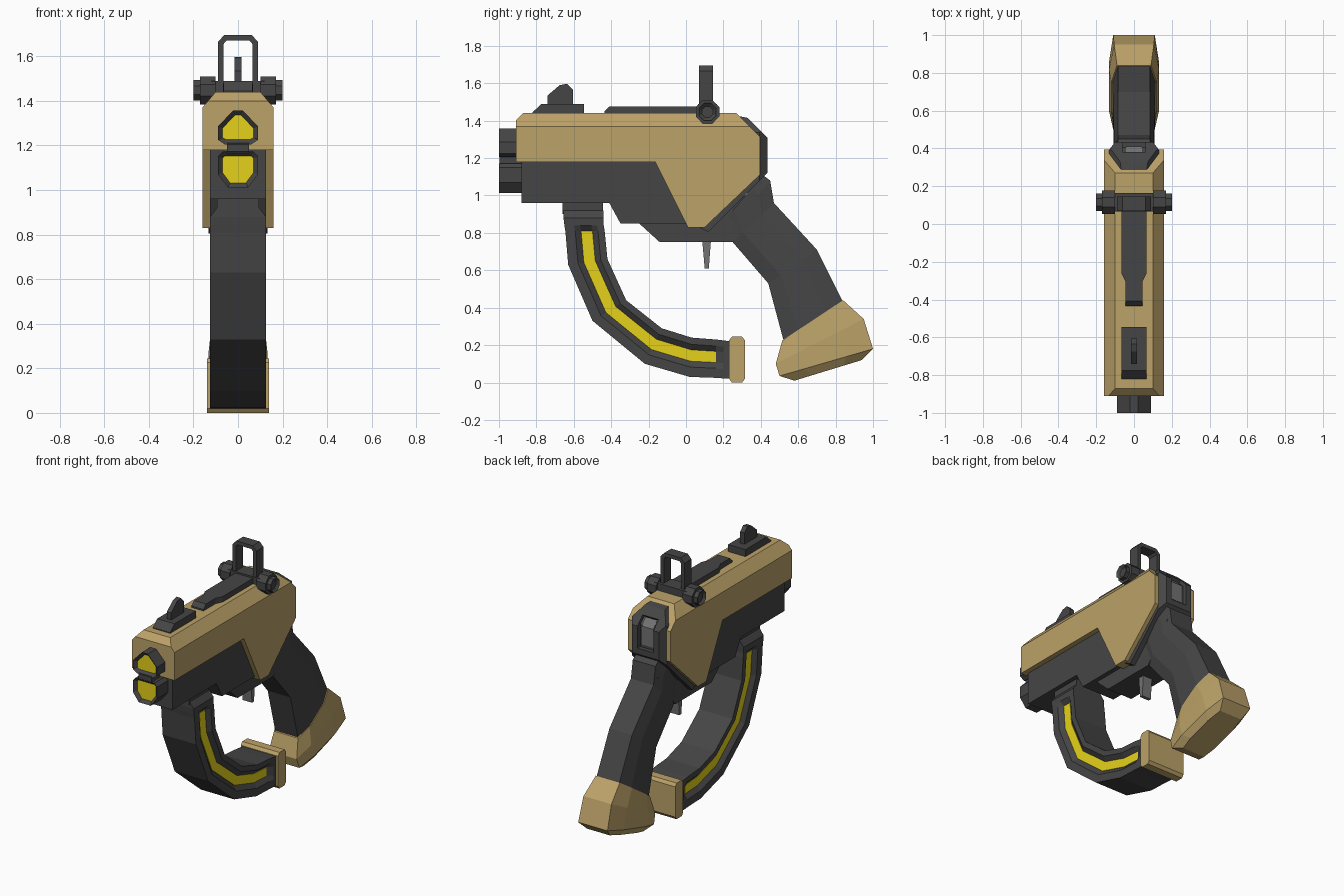
import bpy, bmesh, math
from mathutils import Vector

if "Cube" in bpy.data.objects:
    bpy.data.objects.remove(bpy.data.objects["Cube"])


def material(name, rgb):
    m = bpy.data.materials.new(name)
    m.diffuse_color = (*rgb, 1)
    m.use_nodes = True
    m.node_tree.nodes["Principled BSDF"].inputs["Base Color"].default_value = m.diffuse_color
    return m


TAN = material("tan", (0.50, 0.36, 0.14))
DARK = material("dark_grey", (0.060, 0.060, 0.062))
GREY = material("mid_grey", (0.17, 0.17, 0.17))
YELLOW = material("yellow", (0.78, 0.64, 0.01))


def finish(name, bm, *mats):
    bmesh.ops.recalc_face_normals(bm, faces=bm.faces[:])
    me = bpy.data.meshes.new(name)
    bm.to_mesh(me)
    bm.free()
    ob = bpy.data.objects.new(name, me)
    bpy.context.collection.objects.link(ob)
    for m in mats:
        me.materials.append(m)
    return ob


def prism(name, pts, a, b, mat, axis="x", cuts=(), inset=None):
    """Extrude a 2D profile from a to b along an axis; cuts are mirrored chamfer planes."""
    place = {"x": lambda p, t: (t, p[0], p[1]),
             "y": lambda p, t: (p[0], t, p[1]),
             "z": lambda p, t: (p[0], p[1], t)}[axis]
    bm = bmesh.new()
    lo = [bm.verts.new(place(p, a)) for p in pts]
    hi = [bm.verts.new(place(p, b)) for p in pts]
    front = bm.faces.new(lo)
    bm.faces.new(hi[::-1])
    n = len(pts)
    for i in range(n):
        bm.faces.new((lo[i], lo[(i + 1) % n], hi[(i + 1) % n], hi[i]))
    bmesh.ops.recalc_face_normals(bm, faces=bm.faces[:])
    for co, no in cuts:
        for s in (1, -1):
            bmesh.ops.bisect_plane(bm, geom=bm.verts[:] + bm.edges[:] + bm.faces[:],
                                   plane_co=(co[0] * s, co[1], co[2]),
                                   plane_no=(no[0] * s, no[1], no[2]), clear_outer=True)
            bmesh.ops.holes_fill(bm, edges=bm.edges[:], sides=0)
    mats = [mat]
    if inset:
        bmesh.ops.inset_individual(bm, faces=[front], thickness=inset[0], depth=-inset[1])
        front.material_index = 1
        mats.append(inset[2])
    return finish(name, bm, *mats)


def slab(name, pts, hw, mat, **kw):
    return prism(name, pts, -hw, hw, mat, **kw)


def mirrored(half):
    return half + [(-x, z) for x, z in reversed(half)]


def loft(name, stations, section, mat):
    """Skin stations ((y,z) outer, (y,z) inner, param) with a mirrored cross-section."""
    bm = bmesh.new()
    rings = []
    for o, i, k in stations:
        o, i = Vector(o), Vector(i)
        half = [(x, *o.lerp(i, t)) for t, x in section(k)]
        ring = half + [(-x, y, z) for x, y, z in reversed(half)]
        rings.append([bm.verts.new(p) for p in ring])
    n = len(rings[0])
    for r, q in zip(rings, rings[1:]):
        for j in range(n):
            bm.faces.new((r[j], r[(j + 1) % n], q[(j + 1) % n], q[j]))
    bm.faces.new(rings[0])
    bm.faces.new(rings[-1])
    return finish(name, bm, mat)


# Upper body shell with long top chamfers
slab("upper_shell", [(-0.91, 1.18), (-0.91, 1.40), (-0.87, 1.44), (0.27, 1.44), (0.395, 1.315),
                     (0.395, 1.11), (0.10, 0.83), (0.01, 0.83), (-0.165, 1.18)], 0.16, TAN,
     cuts=[((0.16, 0, 1.37), (7, 0, 6))])

# Lower frame and the block holding the trigger
slab("lower_frame", [(-0.88, 1.20), (-0.88, 0.96), (-0.41, 0.96), (-0.35, 0.85),
                     (0.10, 0.85), (0.20, 1.20)], 0.125, DARK)
slab("trigger_block", [(-0.35, 0.85), (-0.25, 0.85), (-0.14, 0.75), (0.25, 0.75),
                       (0.44, 1.0), (0.0, 1.0)], 0.095, DARK)
slab("trigger", [(0.085, 0.78), (0.10, 0.61), (0.122, 0.61), (0.135, 0.78)], 0.035, GREY)

# Rear body with a recessed window
rear = slab("rear_body", [(0.25, 1.43), (0.33, 1.415), (0.435, 1.31), (0.435, 1.12),
                          (0.12, 0.805), (0.03, 0.85), (0.20, 1.1)], 0.132, DARK,
            cuts=[((0.13, 0, 1.34), (8, 0, 6)), ((0.13, 0.395, 0), (4, 3, 0))])
cutter = slab("rear_window_cutter", [(0.405, 1.16), (0.405, 1.31), (0.365, 1.35), (0.43, 1.415),
                                     (0.50, 1.35), (0.50, 1.16)], 0.06, DARK)
cutter.hide_render = True
mod = rear.modifiers.new("window", "BOOLEAN")
mod.operation, mod.object, mod.solver = "DIFFERENCE", cutter, "EXACT"
bpy.context.view_layer.objects.active = rear
bpy.ops.object.modifier_apply(modifier=mod.name)
bpy.data.objects.remove(cutter)
slab("rear_window_plate", [(0.39, 1.18), (0.411, 1.18), (0.411, 1.305), (0.37, 1.348),
                           (0.355, 1.34)], 0.042, GREY)


# Grip and flared butt
def grip_section(k):
    a, w = k
    return [(0, a), (0.25, w), (0.72, w), (1, a)]


loft("grip", [((0.20, 0.86), (0.41, 1.11), (0.085, 0.105)),
              ((0.23, 0.80), (0.45, 1.08), (0.085, 0.105)),
              ((0.25, 0.75), (0.47, 0.96), (0.085, 0.105)),
              ((0.44, 0.53), (0.70, 0.71), (0.085, 0.11)),
              ((0.52, 0.23), (0.84, 0.43), (0.085, 0.115))], grip_section, DARK)
loft("butt", [((0.515, 0.225), (0.84, 0.44), (0.09, 0.12)),
              ((0.48, 0.10), (0.95, 0.34), (0.105, 0.132)),
              ((0.50, 0.035), (1.00, 0.18), (0.11, 0.132)),
              ((0.58, 0.01), (0.94, 0.12), (0.085, 0.10))], grip_section, TAN)


# Curved hand guard with a grooved yellow strip on both sides
def guard_section(k):
    w, d = k
    return [(0, w), (0.25, w), (0.40, w - d), (0.69, w - d), (0.83, w), (1, w)]


FLAT, DEEP = (0.125, 0.0), (0.125, 0.025)
guard = [((-0.655, 0.92), (-0.44, 0.92), (0.095, 0.0)),
         ((-0.655, 0.88), (-0.44, 0.88), FLAT),
         ((-0.65, 0.84), (-0.44, 0.84), FLAT),
         ((-0.645, 0.81), (-0.435, 0.81), DEEP),
         ((-0.63, 0.63), (-0.42, 0.66), DEEP),
         ((-0.50, 0.33), (-0.32, 0.44), DEEP),
         ((-0.22, 0.10), (-0.13, 0.29), DEEP),
         ((0.02, 0.03), (0.03, 0.24), DEEP),
         ((0.16, 0.025), (0.16, 0.23), DEEP),
         ((0.20, 0.022), (0.20, 0.225), FLAT),
         ((0.24, 0.02), (0.24, 0.22), FLAT)]
loft("hand_guard", guard, guard_section, DARK)
loft("guard_strip", guard[3:9], lambda k: [(0.40, 0.103), (0.69, 0.103)], YELLOW)
slab("guard_mount", [(-0.66, 0.97), (-0.66, 0.90), (-0.445, 0.90), (-0.445, 0.97)], 0.095, DARK)
slab("guard_cap", [(0.23, 0.02), (0.245, 0.0), (0.30, 0.0), (0.315, 0.02),
                   (0.315, 0.225), (0.30, 0.245), (0.245, 0.245), (0.23, 0.225)], 0.14, TAN)

# Twin muzzle openings with glowing plates
prism("upper_muzzle", mirrored([(0.06, 1.205), (0.09, 1.225), (0.09, 1.285), (0.022, 1.357)]),
      -1.0, -0.88, DARK, "y", inset=(0.022, 0.02, YELLOW))
prism("lower_muzzle", mirrored([(0.045, 1.012), (0.09, 1.07), (0.09, 1.15), (0.07, 1.172)]),
      -1.0, -0.86, DARK, "y", inset=(0.022, 0.02, YELLOW))
prism("muzzle_bridge", mirrored([(0.05, 1.165), (0.05, 1.21)]), -0.998, -0.88, DARK, "y")

# Front sight
slab("front_sight_base", [(-0.82, 1.43), (-0.82, 1.445), (-0.775, 1.488), (-0.545, 1.488),
                          (-0.545, 1.43)], 0.065, DARK)
slab("front_sight_blade", [(-0.74, 1.48), (-0.74, 1.535), (-0.675, 1.59), (-0.635, 1.597),
                           (-0.605, 1.565), (-0.605, 1.48)], 0.016, DARK)

# Top rail
prism("top_rail", mirrored([(0.045, -0.435), (0.045, -0.305), (0.067, -0.26), (0.067, 0.12)]),
      1.43, 1.477, DARK, "z",  cuts=[((0, -0.435, 1.45), (0, -1, 1))])

# Rear sight: cross bar, loop and side knobs
slab("rear_sight_bar", [(0.065, 1.40), (0.165, 1.40), (0.165, 1.488), (0.065, 1.488)], 0.12, DARK)
outer = [(0.09, 1.46), (0.09, 1.665), (0.062, 1.695)]
inner = [(0.065, 1.46), (0.065, 1.655), (0.052, 1.67)]
prism("rear_sight_loop", mirrored(outer) + [(-x, z) for x, z in inner] + inner[::-1],
      0.07, 0.145, DARK, "y")


def octagon(r):
    return [(0.115 + r * math.cos(math.pi * (i + 0.5) / 4),
             1.447 + r * math.sin(math.pi * (i + 0.5) / 4)) for i in range(8)]


for side, s in (("right", 1), ("left", -1)):
    prism(side + "_knob", octagon(0.068), 0.10 * s, 0.17 * s, DARK)
    prism(side + "_knob_end", octagon(0.05), 0.20 * s, 0.16 * s, DARK, inset=(0.018, 0.015, DARK))
